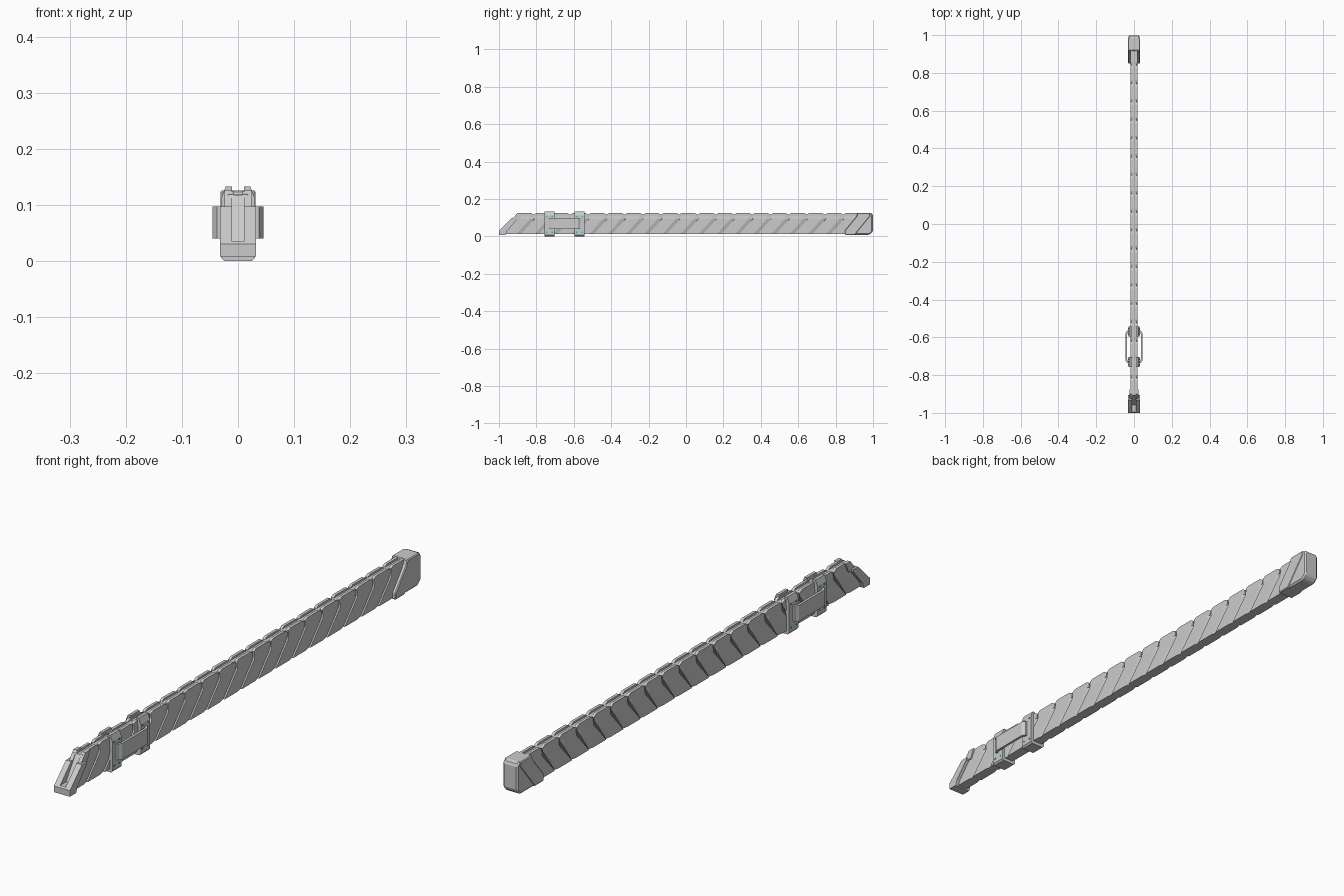
import bpy, bmesh, math
from mathutils import Vector

if "Cube" in bpy.data.objects:
    bpy.data.objects.remove(bpy.data.objects["Cube"])

def make(name, verts, faces, mat=None):
    me = bpy.data.meshes.new(name)
    me.from_pydata(verts, [], faces)
    bm = bmesh.new()
    bm.from_mesh(me)
    bmesh.ops.recalc_face_normals(bm, faces=bm.faces)
    bm.to_mesh(me)
    bm.free()
    ob = bpy.data.objects.new(name, me)
    bpy.context.collection.objects.link(ob)
    if mat:
        me.materials.append(mat)
    return ob

def loft(name, rings):
    n = len(rings[0])
    verts = [v for r in rings for v in r]
    faces = [(k*n+i, k*n+(i+1) % n, (k+1)*n+(i+1) % n, (k+1)*n+i)
             for k in range(len(rings)-1) for i in range(n)]
    faces += [tuple(range(n)), tuple(range((len(rings)-1)*n, len(rings)*n))]
    return make(name, verts, faces)

def prism(name, pts, a, b, axis, bevel=0):
    # Extrude a 2D profile along the given axis from a to b
    put = {'x': lambda p, t: (t, p[0], p[1]),
           'y': lambda p, t: (p[0], t, p[1]),
           'z': lambda p, t: (p[0], p[1], t)}[axis]
    ob = loft(name, [[put(p, t) for p in pts] for t in (a, b)])
    if bevel:
        m = ob.modifiers.new("Bevel", 'BEVEL')
        m.width, m.segments, m.limit_method = bevel, 1, 'ANGLE'
    return ob

# Inner core running the full length
prism("core", [(-0.972, 0.014), (0.95, 0.014), (0.95, 0.118), (-0.885, 0.118), (-0.9, 0.095)],
      -0.013, 0.013, 'x')

# Overlapping slanted plates with rear bevels, and raised teeth along the top
N, START = 19, -0.98
P = (0.87 - START) / N
def slant(y):
    return [(y, 0.012), (y + 0.072, 0.092), (y + 0.072, 0.118)]
for i in range(N):
    y0 = START + i * P
    rings = []
    for t, w in ((0, 0.0195), (0.76, 0.0195), (1, 0.014)):
        line = slant(y0 + t * P)
        rings.append([(w * (0.85 if k == 2 else 1), y, z) for k, (y, z) in enumerate(line)] +
                     [(-w * (0.85 if k == 2 else 1), y, z) for k, (y, z) in reversed(list(enumerate(line)))])
    loft("plate", rings)
    yt = y0 + 0.072
    tooth = [(yt, 0.1), (yt + P*0.95, 0.1), (yt + P*0.95, 0.117), (yt + P*0.8, 0.125),
             (yt + P*0.12, 0.125), (yt, 0.119)]
    for s in (-1, 1):
        prism("top_tooth", tooth, s * 0.007, s * 0.0175, 'x')

# Front end cap: two slanted cheeks joined by a foot block, open slot between
cheek = [(-1, 0.008), (-0.975, 0.008), (-0.905, 0.088), (-0.905, 0.097), (-0.932, 0.097), (-1, 0.03)]
for s in (-1, 1):
    prism("front_cap_cheek", cheek, s * 0.011, s * 0.032, 'x')
    prism("front_cap_horn", [(-0.93, 0.09), (-0.89, 0.09), (-0.875, 0.126), (-0.9, 0.126)],
          s * 0.011, s * 0.024, 'x')
prism("front_cap_foot", [(-1, 0.008), (-0.965, 0.008), (-0.955, 0.035), (-0.995, 0.035), (-1, 0.03)],
      -0.032, 0.032, 'x')

# Rear end cap: chamfered block with a raised slanted strip
prism("rear_cap", [(0.895, 0.008), (0.98, 0.008), (0.999, 0.025), (0.999, 0.118), (0.99, 0.126),
                   (0.95, 0.126)], -0.0295, 0.0295, 'x', 0.006)
prism("rear_cap_strip", [(0.85, 0.008), (0.903, 0.008), (0.985, 0.108), (0.985, 0.126), (0.918, 0.126),
                         (0.912, 0.108), (0.85, 0.032)], -0.0315, 0.0315, 'x', 0.003)

# Two clamp brackets around the body
clamp = [(0.024, 0), (0.03, 0.006), (0.03, 0.112), (0.022, 0.133), (0.011, 0.133), (0.011, 0.119)]
clamp += [(-x, z) for x, z in reversed(clamp)]
teal = bpy.data.materials.new("teal")
teal.diffuse_color = (0.0, 0.55, 0.6, 1)
teal.use_nodes = True
teal.node_tree.nodes["Principled BSDF"].inputs["Base Color"].default_value = teal.diffuse_color
for y in (-0.73, -0.569):
    prism("clamp_bracket", clamp, y - 0.026, y + 0.026, 'y')
    # Teal bolts on the four corners of each clamp
    for s in (-1, 1):
        for z in (0.022, 0.107):
            for dy in (-0.015, 0.015):
                c = [(y + dy + 0.004 * math.cos(k * math.pi / 4), z + 0.004 * math.sin(k * math.pi / 4))
                     for k in range(8)]
                prism("clamp_bolt", c, s * 0.028, s * 0.0312, 'x').data.materials.append(teal)

# Side handles bridging the clamps
grip = [(0.02, -0.735), (0.037, -0.735), (0.045, -0.722), (0.045, -0.578), (0.037, -0.565), (0.02, -0.565),
        (0.02, -0.574), (0.032, -0.574), (0.036, -0.583), (0.036, -0.717), (0.032, -0.726), (0.02, -0.726)]
for s in (-1, 1):
    prism("side_handle", [(s * x, y) for x, y in grip], 0.04, 0.097, 'z')
